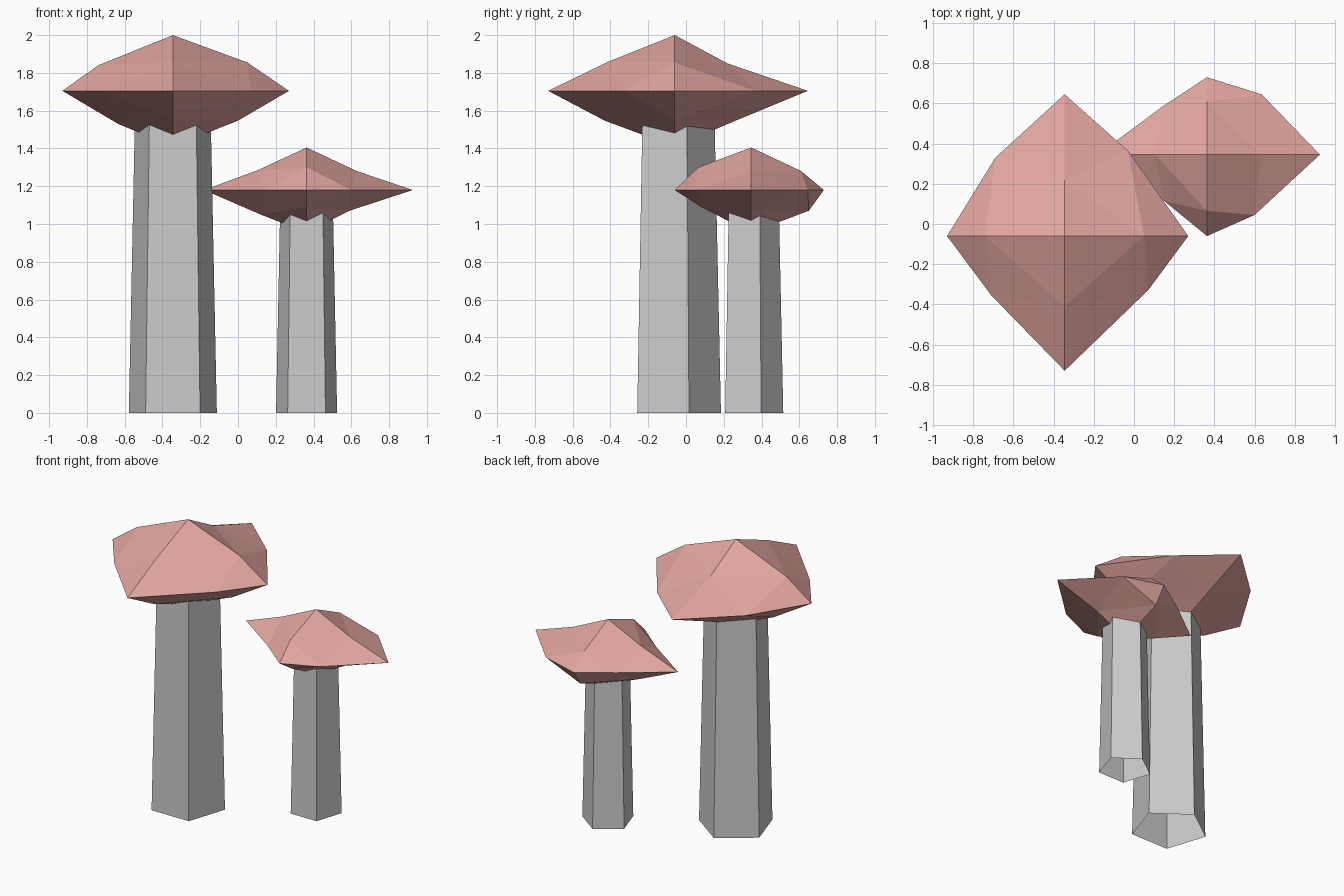
import bpy, bmesh

if "Cube" in bpy.data.objects:
    bpy.data.objects.remove(bpy.data.objects["Cube"])

red = bpy.data.materials.new("cap_red")
red.diffuse_color = (0.76, 0.38, 0.35, 1)
red.use_nodes = True
red.node_tree.nodes["Principled BSDF"].inputs["Base Color"].default_value = red.diffuse_color


def cap(name, cx, cy, cz, h, tips, rim, upper, lower):
    """Irregular octahedron, each face split in four.
    tips: x of left/right, y of front/back points on the rim.
    rim: rim midpoints by (x side, y side).
    upper, lower: midpoints in order left, right (x, z), front, back (y, z)."""
    p = {(-1, 0, 0): (tips[0], cy, cz), (1, 0, 0): (tips[1], cy, cz),
         (0, -1, 0): (cx, tips[2], cz), (0, 1, 0): (cx, tips[3], cz),
         (0, 0, 1): (cx, cy, cz + h), (0, 0, -1): (cx, cy, cz - h)}
    for (sx, sy), (x, y) in rim.items():
        p[sx, sy, 0] = (x, y, cz)
    for sz, mids in ((1, upper), (-1, lower)):
        for s, (x, z) in zip((-1, 1), mids[:2]):
            p[s, 0, sz] = (x, cy, z)
        for s, (y, z) in zip((-1, 1), mids[2:]):
            p[0, s, sz] = (cx, y, z)
    bm = bmesh.new()
    v = {k: bm.verts.new(co) for k, co in p.items()}
    for a in (-1, 1):
        for b in (-1, 1):
            for c in (-1, 1):
                X, Y, Z = v[a, 0, 0], v[0, b, 0], v[0, 0, c]
                xy, yz, zx = v[a, b, 0], v[0, b, c], v[a, 0, c]
                for f in ((X, xy, zx), (Y, yz, xy), (Z, zx, yz), (xy, yz, zx)):
                    bm.faces.new(f if a * b * c > 0 else f[::-1])
    me = bpy.data.meshes.new(name)
    bm.to_mesh(me)
    bm.free()
    me.materials.append(red)
    bpy.context.collection.objects.link(bpy.data.objects.new(name, me))


def stem(name, x, y, r_base, r_top, height):
    """Tapered five-sided tube, open at the ends."""
    bpy.ops.mesh.primitive_cone_add(vertices=5, radius1=r_base, radius2=r_top, depth=height,
                                    end_fill_type='NOTHING', location=(x, y, height / 2))
    bpy.context.object.name = name


# Large mushroom
stem("large_stem", -0.345, -0.06, 0.245, 0.208, 1.7)
cap("large_cap", -0.345, -0.06, 1.705, 0.295, (-0.93, 0.27, -0.73, 0.645),
    {(-1, 1): (-0.69, 0.33), (1, 1): (-0.03, 0.365),
     (1, -1): (0.07, -0.33), (-1, -1): (-0.71, -0.355)},
    [(-0.74, 1.84), (0.05, 1.855), (-0.41, 1.86), (0.22, 1.85)],
    [(-0.635, 1.53), (0.0, 1.547), (-0.43, 1.547), (0.27, 1.55)])

# Small mushroom
stem("small_stem", 0.363, 0.345, 0.17, 0.145, 1.18)
cap("small_cap", 0.363, 0.345, 1.18, 0.225, (-0.18, 0.925, -0.06, 0.73),
    {(-1, 1): (0.135, 0.58), (1, 1): (0.635, 0.645),
     (1, -1): (0.60, 0.045), (-1, -1): (0.15, 0.115)},
    [(0.105, 1.285), (0.63, 1.28), (0.065, 1.30), (0.61, 1.28)],
    [(0.12, 1.05), (0.59, 1.07), (0.08, 1.09), (0.65, 1.07)])
